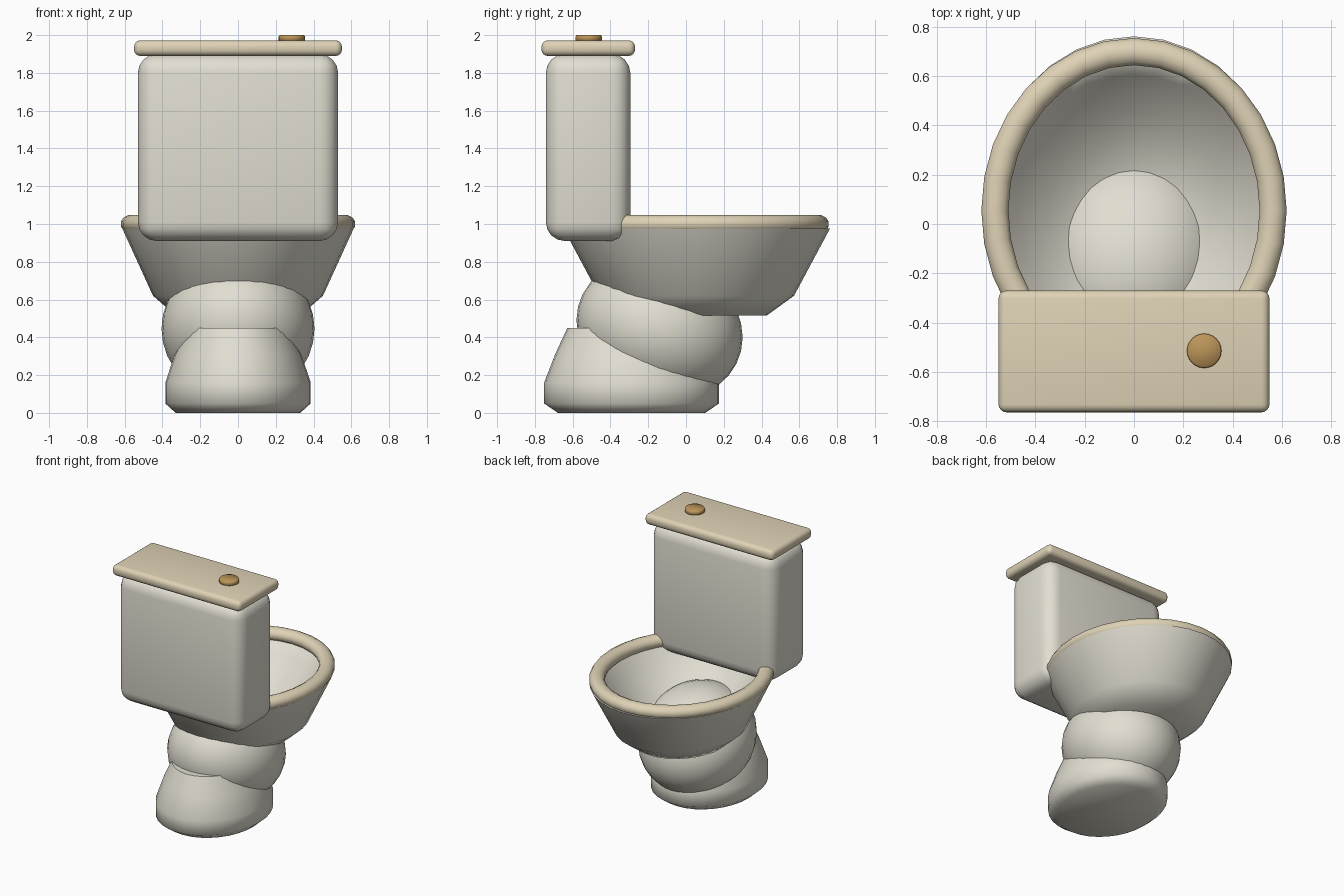
import bpy, bmesh
from math import sin, cos, pi, sqrt, radians
from mathutils import Matrix

if "Cube" in bpy.data.objects:
    bpy.data.objects.remove(bpy.data.objects["Cube"])


def material(name, rgb):
    m = bpy.data.materials.new(name)
    m.diffuse_color = (*rgb, 1)
    m.use_nodes = True
    m.node_tree.nodes["Principled BSDF"].inputs["Base Color"].default_value = m.diffuse_color
    return m


CERAMIC = material("ceramic", (0.76, 0.73, 0.64))
CREAM = material("cream", (0.74, 0.65, 0.47))
BRASS = material("brass", (0.50, 0.30, 0.10))


def finish(name, bm, mat, angle=180):
    bmesh.ops.recalc_face_normals(bm, faces=bm.faces)
    me = bpy.data.meshes.new(name)
    bm.to_mesh(me)
    bm.free()
    ob = bpy.data.objects.new(name, me)
    bpy.context.collection.objects.link(ob)
    me.materials.append(mat)
    bpy.ops.object.select_all(action='DESELECT')
    ob.select_set(True)
    bpy.context.view_layer.objects.active = ob
    bpy.ops.object.shade_smooth_by_angle(angle=radians(angle))
    return ob


def loft(name, rings, cy, mat, n=32, closed=False, angle=180):
    """Stack of ellipses (semi x, semi y, z) around y = cy."""
    bm = bmesh.new()
    loops = [[bm.verts.new((a * cos(2 * pi * i / n), cy + b * sin(2 * pi * i / n), z))
              for i in range(n)] for a, b, z in rings]
    pairs = list(zip(loops, loops[1:]))
    if closed:
        pairs.append((loops[-1], loops[0]))
    else:
        bm.faces.new(loops[0])
        bm.faces.new(loops[-1])
    for p, q in pairs:
        for i in range(n):
            j = (i + 1) % n
            bm.faces.new((p[i], p[j], q[j], q[i]))
    return finish(name, bm, mat, angle)


def rounded_box(name, lo, hi, radius, segments, mat):
    bm = bmesh.new()
    bmesh.ops.create_cube(bm, size=1)
    for v in bm.verts:
        v.co = [(l + h) / 2 + c * (h - l) for l, h, c in zip(lo, hi, v.co)]
    bmesh.ops.bevel(bm, geom=bm.edges[:], offset=radius, segments=segments,
                    profile=0.5, affect='EDGES')
    return finish(name, bm, mat, 40)


# Foot: flared oval base, tapering up into the pedestal
loft("foot", [(0.33, 0.39, 0), (0.385, 0.463, 0.05), (0.385, 0.463, 0.16),
              (0.335, 0.405, 0.31), (0.275, 0.34, 0.45)], -0.288, CERAMIC, angle=60)

# Pedestal: slightly leaning ball, its crown shows inside the bowl
bm = bmesh.new()
bmesh.ops.create_uvsphere(bm, u_segments=32, v_segments=16, radius=1)
shear = Matrix(((0.405, 0, 0), (0, 0.44, 0), (0, -0.045, 0.377)))
for v in bm.verts:
    v.co = shear @ v.co
    v.co.y -= 0.14
    v.co.z += 0.445
finish("pedestal", bm, CERAMIC)

# Bowl: angular outside, dished inside
outer = [(0.33, 0.37, 0.515), (0.45, 0.515, 0.62), (0.612, 0.705, 0.975)]
inner = [(0.53 * t, 0.61 * t, 0.60 + 0.375 * t * t)
         for t in (1, 0.9, 0.8, 0.65, 0.5, 0.35, 0.2, 0.05)]
loft("bowl", outer + inner, 0.057, CERAMIC, angle=50)

# Seat: oval ring with a round section
section = [2 * pi * (k + 0.5) / 12 for k in range(12)]
loft("seat", [(0.565 + 0.057 * cos(t), 0.645 + 0.057 * cos(t), 1.0 + 0.05 * sin(t))
              for t in section], 0.055, CREAM, closed=True)

# Tank, lid and flush button
rounded_box("tank", (-0.53, -0.742, 0.91), (0.53, -0.295, 1.9), 0.1, 4, CERAMIC)
rounded_box("tank_lid", (-0.55, -0.765, 1.89), (0.55, -0.27, 1.972), 0.033, 4, CREAM)
button = loft("flush_button", [(0.07, 0.07, 1.965), (0.07, 0.07, 1.992), (0.064, 0.064, 2.0)],
              -0.515, BRASS, n=24)
button.location.x = 0.285
